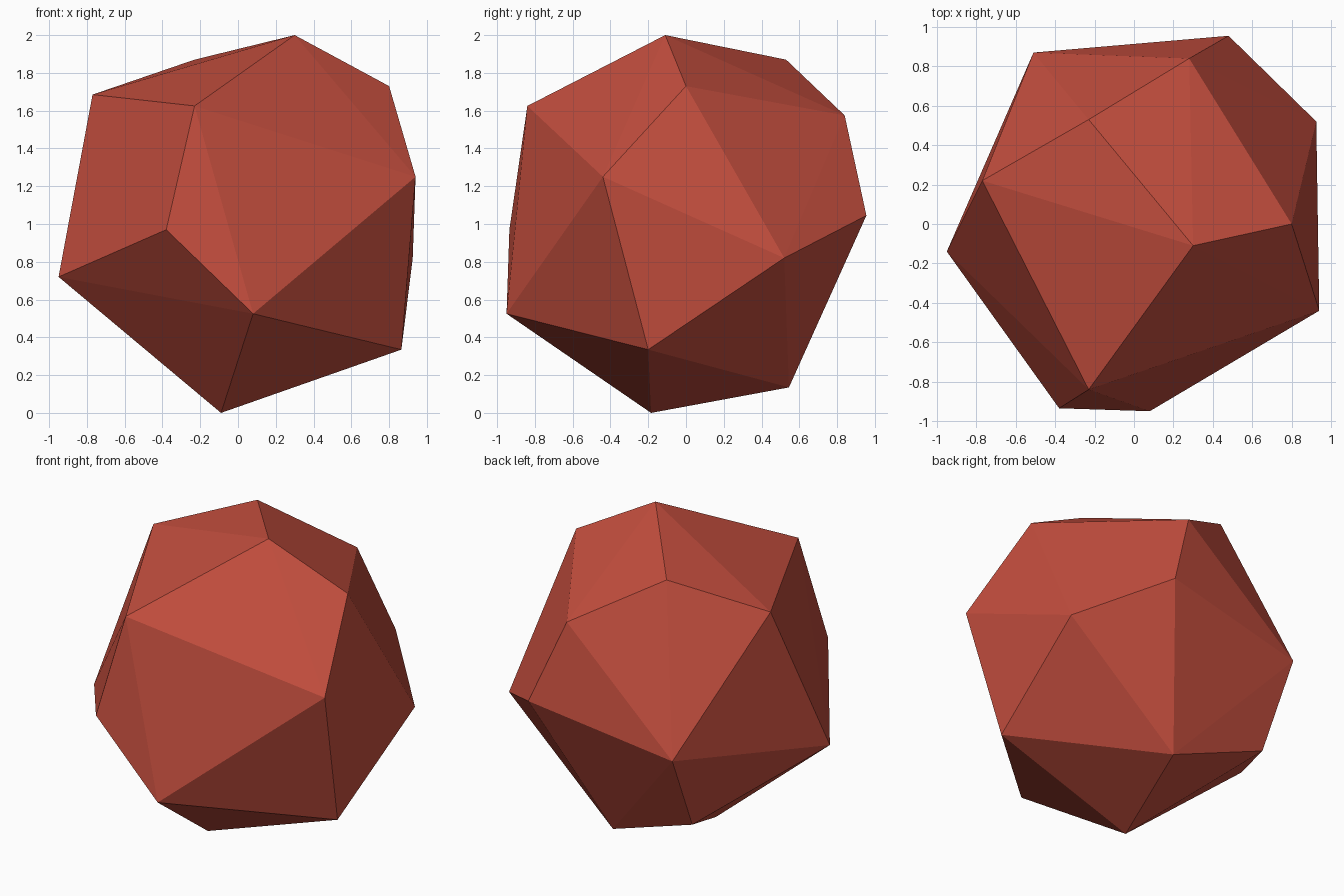
import bpy
import bmesh

# Remove the default cube
cube = bpy.data.objects.get("Cube")
if cube:
    bpy.data.objects.remove(cube, do_unlink=True)

# Corner points of the boulder, crown to base
corners = [
    (0.30, -0.11, 2.0), (-0.23, 0.53, 1.87), (0.80, 0.0, 1.73),
    (-0.77, 0.22, 1.685), (-0.23, -0.84, 1.625), (0.28, 0.84, 1.575),
    (0.94, -0.44, 1.25), (0.48, 0.955, 1.045), (-0.38, -0.935, 0.97),
    (-0.51, 0.87, 0.88), (0.925, 0.52, 0.82), (-0.95, -0.14, 0.72),
    (0.08, -0.95, 0.525), (-0.48, 0.62, 0.36), (0.865, -0.20, 0.335),
    (0.15, 0.545, 0.135), (-0.09, -0.185, 0.0),
]

# Red stone colour
red = (0.55, 0.076, 0.048, 1.0)
material = bpy.data.materials.new("red_stone")
material.use_nodes = True
material.diffuse_color = red
shader = next(n for n in material.node_tree.nodes if n.type == 'BSDF_PRINCIPLED')
shader.inputs["Base Color"].default_value = red

# Wrap the corners in a faceted convex shell
bm = bmesh.new()
for corner in corners:
    bm.verts.new(corner)
bmesh.ops.convex_hull(bm, input=list(bm.verts))
bmesh.ops.recalc_face_normals(bm, faces=list(bm.faces))

# Faceted boulder, flat shaded
mesh = bpy.data.meshes.new("boulder")
bm.to_mesh(mesh)
bm.free()
mesh.materials.append(material)
boulder = bpy.data.objects.new("boulder", mesh)
bpy.context.scene.collection.objects.link(boulder)
